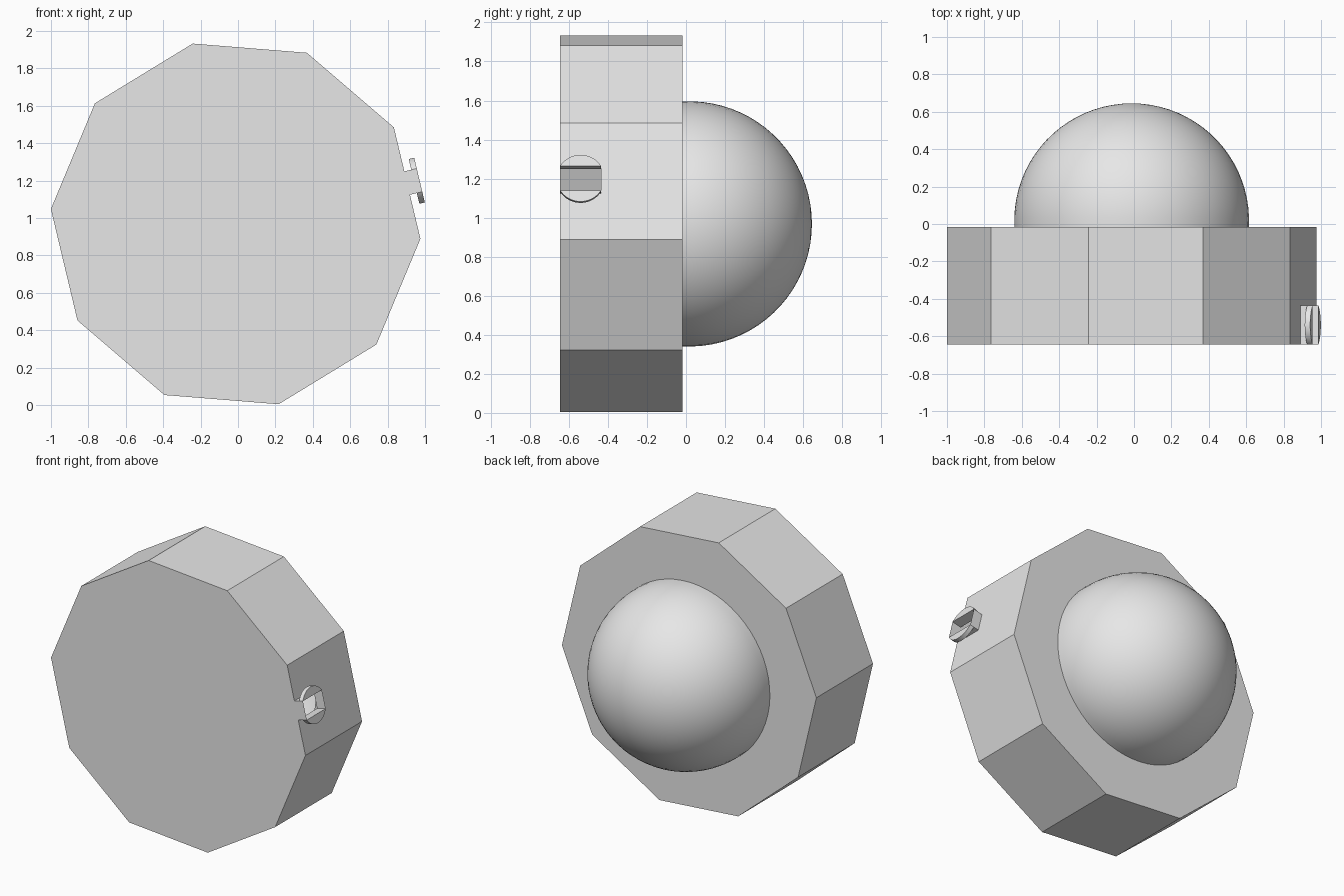
import bpy, bmesh
from math import sin, cos, pi, radians, sqrt, hypot, atan2
from mathutils import Vector

cube = bpy.data.objects.get("Cube")
if cube:
    bpy.data.objects.remove(cube, do_unlink=True)

grey = bpy.data.materials.new("light grey")
grey.use_nodes = True
grey.diffuse_color = (0.8, 0.8, 0.8, 1)
grey.node_tree.nodes["Principled BSDF"].inputs["Base Color"].default_value = (0.8, 0.8, 0.8, 1)

CENTRE = Vector((-0.0125, 0, 0.968))
SIDES, RADIUS, TURN = 10, 0.991, radians(-4.6)
FRONT, BACK = -0.645, -0.017
DOME_R, DOME_Y, PER_SIDE, RINGS = 0.628, 0.017, 6, 20
STEM_OUT, STEM_HALF, STEM_LEN = 0.068, 0.064, 0.21

# Local axes of the side that carries the stem
mid = TURN + pi / SIDES
normal = Vector((cos(mid), 0, sin(mid)))
along = Vector((-sin(mid), 0, cos(mid)))
depth = Vector((0, 1, 0))
side_centre = CENTRE + normal * RADIUS * cos(pi / SIDES)


def polar(angle, r, y):
    return CENTRE + Vector((r * cos(angle), y, r * sin(angle)))


def finish(name, bm):
    bmesh.ops.recalc_face_normals(bm, faces=bm.faces)
    mesh = bpy.data.meshes.new(name)
    bm.to_mesh(mesh)
    bm.free()
    mesh.materials.append(grey)
    obj = bpy.data.objects.new(name, mesh)
    bpy.context.collection.objects.link(obj)
    bpy.ops.object.select_all(action="DESELECT")
    obj.select_set(True)
    bpy.context.view_layer.objects.active = obj
    bpy.ops.object.shade_smooth_by_angle(angle=radians(25))
    return obj


# Hollow drum, open stem tube and dome as one skin
bm = bmesh.new()
new = bm.verts.new
angles = [TURN + 2 * pi * k / SIDES for k in range(SIDES)]
front = [new(polar(a, RADIUS, FRONT)) for a in angles]
back = [new(polar(a, RADIUS, BACK)) for a in angles]


def stem_corners(y, out):
    return [new(side_centre + along * s * STEM_HALF + normal * out + depth * y) for s in (-1, 1)]


near_in, near_out = stem_corners(FRONT, 0), stem_corners(FRONT, STEM_OUT)
far_in, far_out = stem_corners(FRONT + STEM_LEN, 0), stem_corners(FRONT + STEM_LEN, STEM_OUT)

# Front plate runs flush into the stem
bm.faces.new([front[0], near_in[0], near_out[0], near_out[1], near_in[1]] + front[1:])
# Drum side with the stem opening
bm.faces.new([front[0], near_in[0], far_in[0], far_in[1], near_in[1], front[1], back[1], back[0]])
for k in range(1, SIDES):
    n = (k + 1) % SIDES
    bm.faces.new([front[k], front[n], back[n], back[k]])
# Remaining stem walls
for i in range(2):
    bm.faces.new([near_in[i], near_out[i], far_out[i], far_in[i]])
bm.faces.new([far_in[0], far_in[1], far_out[1], far_out[0]])

# Dome rings from the back plate to the pole
segs = SIDES * PER_SIDE
start = atan2(BACK - DOME_Y, sqrt(DOME_R ** 2 - (BACK - DOME_Y) ** 2))
rings = []
for j in range(RINGS):
    t = start + (pi / 2 - start) * j / RINGS
    rings.append([new(polar(TURN + 2 * pi * i / segs, DOME_R * cos(t), DOME_Y + DOME_R * sin(t)))
                  for i in range(segs)])
pole = new(polar(0, 0, DOME_Y + DOME_R))
for i in range(segs):
    n = (i + 1) % segs
    for a, b in zip(rings, rings[1:]):
        bm.faces.new([a[i], a[n], b[n], b[i]])
    bm.faces.new([rings[-1][i], rings[-1][n], pole])

# Back plate around the dome
for k in range(SIDES):
    arc = [rings[0][(k * PER_SIDE + i) % segs] for i in range(PER_SIDE, -1, -1)]
    bm.faces.new([back[k], back[(k + 1) % SIDES]] + arc)
finish("drum_with_dome", bm)

# Two flanges, segments of a thin disc above and below the stem
half_len = STEM_LEN / 2
disc_r = hypot(half_len, STEM_HALF)
edge = atan2(STEM_HALF, half_len)
for name, s in (("upper_flange", 1), ("lower_flange", -1)):
    bm = bmesh.new()
    outline = []
    for i in range(17):
        t = edge + (pi - 2 * edge) * i / 16
        outline.append(side_centre + normal * STEM_OUT + along * s * disc_r * sin(t)
                       + depth * (FRONT + half_len + disc_r * cos(t)))
    outer = [bm.verts.new(p) for p in outline]
    inner = [bm.verts.new(p - normal * 0.03) for p in outline]
    bm.faces.new(outer)
    bm.faces.new(inner[::-1])
    for i in range(len(outer)):
        n = (i + 1) % len(outer)
        bm.faces.new([outer[i], outer[n], inner[n], inner[i]])
    finish(name, bm)
